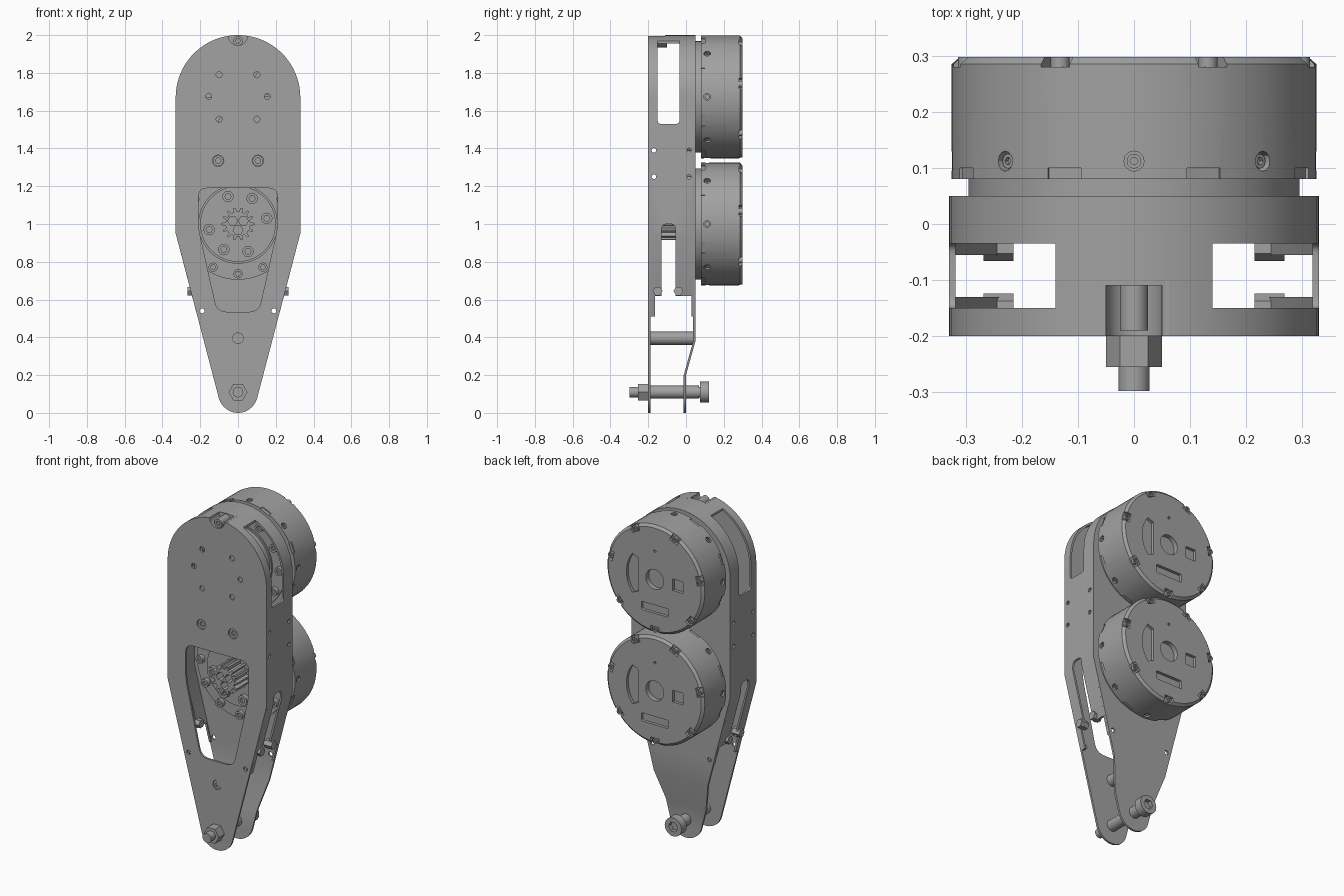
import bpy, bmesh
from math import sin, cos, pi, radians
from mathutils import Matrix, Vector

if "Cube" in bpy.data.objects:
    bpy.data.objects.remove(bpy.data.objects["Cube"])

metal = bpy.data.materials.new("grey metal")
metal.use_nodes = True
GREY = (0.36, 0.36, 0.36, 1)
metal.diffuse_color = GREY
metal.node_tree.nodes["Principled BSDF"].inputs["Base Color"].default_value = GREY


def add(name, bm):
    bmesh.ops.recalc_face_normals(bm, faces=bm.faces)
    me = bpy.data.meshes.new(name)
    bm.to_mesh(me)
    bm.free()
    me.materials.append(metal)
    ob = bpy.data.objects.new(name, me)
    bpy.context.collection.objects.link(ob)
    return ob


def prism(name, pts, a, b, axis="y", turn=0):
    """Extrude a 2D outline from a to b along an axis, then turn it about y."""
    place = {"y": lambda u, v: (u, a, v), "x": lambda u, v: (a, u, v),
             "z": lambda u, v: (u, v, a)}[axis]
    step = {"y": (0, b - a, 0), "x": (b - a, 0, 0), "z": (0, 0, b - a)}[axis]
    bm = bmesh.new()
    face = bm.faces.new([bm.verts.new(place(*p)) for p in pts])
    out = bmesh.ops.extrude_face_region(bm, geom=[face], use_keep_orig=True)
    bmesh.ops.translate(bm, vec=step, verts=[g for g in out["geom"] if isinstance(g, bmesh.types.BMVert)])
    bmesh.ops.rotate(bm, verts=bm.verts, cent=(0, 0, 0), matrix=Matrix.Rotation(turn, 3, "Y"))
    return add(name, bm)


def arc(u, v, r, start=0, end=360, n=24):
    full = abs(end - start) == 360
    k = n if full else n - 1
    return [(u + r * cos(radians(start + (end - start) * i / k)),
             v + r * sin(radians(start + (end - start) * i / k))) for i in range(n)]


def rounded(pts, r):
    """Round the corners of an outline."""
    out = []
    for i, p in enumerate(pts):
        p = Vector(p)
        a = p + (Vector(pts[i - 1]) - p).normalized() * r
        b = p + (Vector(pts[(i + 1) % len(pts)]) - p).normalized() * r
        for k in range(6):
            t = k / 5
            out.append(tuple(a * (1 - t) ** 2 + p * 2 * t * (1 - t) + b * t * t))
    return out


def rect(u0, u1, v0, v1):
    return [(u0, v0), (u1, v0), (u1, v1), (u0, v1)]


def activate(obs):
    bpy.ops.object.select_all(action="DESELECT")
    for o in obs:
        o.select_set(True)
    bpy.context.view_layer.objects.active = obs[0]


def cut(ob, cutters):
    """Subtract a group of cutters and remove them."""
    activate(cutters)
    if len(cutters) > 1:
        bpy.ops.object.join()
    tool = cutters[0]
    tool.hide_render = True
    mod = ob.modifiers.new("cut", "BOOLEAN")
    mod.operation, mod.solver, mod.object = "DIFFERENCE", "EXACT", tool
    mod.use_self = True
    activate([ob])
    bpy.ops.object.modifier_apply(modifier=mod.name)
    bpy.data.objects.remove(tool)


def lathe(name, profile, n=64):
    """Spin a radius and depth profile about the y axis."""
    bm = bmesh.new()
    vs = [bm.verts.new((r, y, 0)) for r, y in profile]
    es = [bm.edges.new(e) for e in zip(vs, vs[1:])]
    bmesh.ops.spin(bm, geom=vs + es, cent=(0, 0, 0), axis=(0, 1, 0), angle=2 * pi, steps=n, use_duplicate=False)
    bmesh.ops.remove_doubles(bm, verts=bm.verts, dist=1e-5)
    return add(name, bm)


# Reusable socket screw head, pointing to -y
head = prism("screw_head", arc(0, 0, 1), -1, 0)
cut(head, [prism("socket", arc(0, 0, 0.55, n=6), -1.2, -0.5)])
head_mesh = head.data
bpy.data.objects.remove(head)


def screw(name, loc, r, h, rot=None):
    ob = bpy.data.objects.new(name, head_mesh)
    bpy.context.collection.objects.link(ob)
    ob.matrix_world = Matrix.Translation(loc) @ (rot or Matrix()) @ Matrix.Diagonal((r, h, r, 1))


# Leg shell: shared outline, long arched top and tapered round foot
TOP, W, T = 1.67, 0.33, 0.012
outline = arc(0, TOP, W, 0, 180, 40) + [(-W, 0.95)] + arc(0, 0.105, 0.105, 195, 345, 16) + [(W, 0.95)]


def hole(u, v, r):
    return prism("hole", arc(u, v, r, n=16), -0.3, 0.3)


front = prism("front_plate", outline, -0.2, -0.2 + T)
opening = [(-0.21, 1.19), (-0.21, 0.98), (-0.11, 0.535), (0.11, 0.535), (0.21, 0.98), (0.21, 1.19)]
holes = [hole(s * u, v, r) for s in (-1, 1) for u, v, r in
         ((0.1, 1.79, 0.016), (0.155, 1.675, 0.016), (0.1, 1.555, 0.016), (0.105, 1.335, 0.03), (0.19, 0.54, 0.013))]
cut(front, holes + [hole(0, 0.395, 0.028), hole(0, 1.995, 0.05),
                    prism("opening", rounded(opening, 0.05), -0.3, 0)])

# Back plate, bent forward towards the foot
back = prism("back_plate", outline, 0.038, 0.05)
bm = bmesh.new()
bm.from_mesh(back.data)
for z in (0.2, 0.38):
    bmesh.ops.bisect_plane(bm, geom=bm.verts[:] + bm.edges[:] + bm.faces[:], plane_co=(0, 0, z), plane_no=(0, 0, 1))
for v in bm.verts:
    if v.co.z < 0.21:
        v.co.y -= 0.05
bm.to_mesh(back.data)
bm.free()
cut(back, [hole(s * 0.19, 0.54, 0.013) for s in (-1, 1)])


# Side wall with windows
def wall_line(t):
    x = 0.215 - t
    return [(x, 0.51), (W - t, 0.95)] + arc(0, TOP, W - t, 0, 180, 40) + [(t - W, 0.95), (-x, 0.51)]


wall = prism("side_wall", wall_line(0) + wall_line(T)[::-1], -0.19, 0.04)
tools = [prism("notch", arc(0, 1.995, 0.05), -0.3, -0.11)]
for s in (-1, 1):
    for pts, r in ((rounded(rect(-0.15, -0.035, 1.53, 2.1), 0.02), 0.14),
                   (rounded(rect(-0.13, -0.055, 0.57, 1.0), 0.03), 0.1),
                   (rect(-0.163, 0.03, 0.5, 0.62), 0.1)):
        tools.append(prism("window", pts, s * r, s * 0.4, "x"))
    for y in (-0.17, 0.015):
        for z in (1.25, 1.39):
            tools.append(prism("pin_hole", arc(y, z, 0.012, n=12), s * 0.25, s * 0.4, "x"))
cut(wall, tools)

# Top notch lining and its screw
prism("notch_liner", arc(0, 1.995, 0.062, 180, 360, 16) + arc(0, 1.995, 0.05, 360, 180, 16), -0.2, -0.1)
prism("notch_end", arc(0, 1.995, 0.06, 180, 360, 16), -0.11, -0.1)
screw("notch_screw", (0, -0.11, 1.97), 0.025, 0.08)

# Motor: flange, drum and rear cap about its own centre
motor = lathe("lower_motor", [(0, -0.01), (0.2, -0.01), (0.2, 0.022), (0.21, 0.022), (0.21, 0.03), (0.295, 0.03),
                              (0.295, 0.08), (0.325, 0.08), (0.325, 0.285), (0.31, 0.298), (0, 0.298)])
tools = [prism("bore", arc(0, 0, 0.06), 0.27, 0.4),
         prism("curved_slot", [(0.11, 0.1), (0.11, -0.1)] + arc(0, 0, 0.19, -38, 38, 10), 0.28, 0.4),
         prism("square_slot", rect(-0.19, -0.12, -0.035, 0.035), 0.28, 0.4),
         prism("low_slot", rounded(rect(-0.09, 0.09, -0.205, -0.155), 0.01), 0.28, 0.4),
         prism("pin", arc(0, 0.17, 0.008, n=8), 0.28, 0.4)]
RIM = [pi + i * 2 * pi / 7 for i in range(7)]
for a in RIM:
    tools.append(prism("rim_pocket", rect(-0.028, 0.028, 0.285, 0.35), 0.28, 0.4, turn=a))
for i in range(8):
    tools.append(prism("side_hole", arc(0, 0.112, 0.018, n=12), 0.305, 0.4, "z", i * pi / 4))
    tools.append(prism("side_slit", rect(-0.032, 0.032, 0.07, 0.1), 0.318, 0.4, "z", (i + 0.5) * pi / 4))
cut(motor, tools)
upper = motor.copy()
upper.data = motor.data
upper.name = "upper_motor"
bpy.context.collection.objects.link(upper)
motor.location.z, upper.location.z = 1.0, 1.673

for label, z in (("lower", 1.0), ("upper", 1.673)):
    def at(r, ang, y):
        return (r * sin(ang), y, z + r * cos(ang))
    for a in RIM:
        screw(label + "_rim_screw", at(0.304, a, 0.28), 0.017, 0.018, Matrix.Rotation(pi, 4, "Z"))
    for i in range(12):
        screw(label + "_flange_screw", at(0.264, i * pi / 6, 0.03), 0.024, 0.025)
    for i in range(8):
        a = i * pi / 4
        screw(label + "_side_screw", at(0.303, a, 0.112), 0.013, 0.015,
              Matrix.Rotation(a, 4, "Y") @ Matrix.Rotation(-pi / 2, 4, "X"))
    for a in (11, 61, 110, 191, 241, 290):
        screw(label + "_rotor_screw", at(0.155, radians(90 - a), -0.01), 0.03, 0.025)

# Drive pinion with three bored holes
teeth = []
for i in range(14):
    for off, r in ((-7, 0.066), (-4, 0.087), (4, 0.087), (7, 0.066)):
        a = radians(i * 360 / 14 + off)
        teeth.append((r * cos(a), 1.0 + r * sin(a)))
pinion = prism("pinion", teeth, -0.13, 0)
cut(pinion, [prism("bore", arc(0.033 * cos(a), 1 + 0.033 * sin(a), 0.026, n=6), -0.2, -0.06)
             for a in (pi / 6, 5 * pi / 6, 3 * pi / 2)])

# Spacer, front screws and side fasteners
prism("spacer", arc(0, 0.395, 0.035), -0.19, 0.042)
screw("spacer_screw", (0, -0.185, 0.395), 0.026, 0.012)
for s in (-1, 1):
    screw("plate_screw", (s * 0.105, -0.17, 1.335), 0.028, 0.022)
    for y in (-0.15, -0.04):
        prism("side_nut", arc(y, 0.645, 0.026, n=6), s * 0.215, s * 0.268, "x")

# Foot axle bolt with nut
prism("axle_bolt", arc(0, 0.11, 0.028), -0.298, 0.08)
prism("axle_nut", arc(0, 0.11, 0.05, n=6), -0.255, -0.2)
prism("axle_sleeve", arc(0, 0.11, 0.034), -0.19, 0.07)
screw("axle_head", (0, 0.073, 0.11), 0.056, 0.05, Matrix.Rotation(pi, 4, "Z"))

activate([o for o in bpy.context.scene.objects if o.type == "MESH"])
bpy.ops.object.shade_smooth_by_angle(angle=radians(30))
